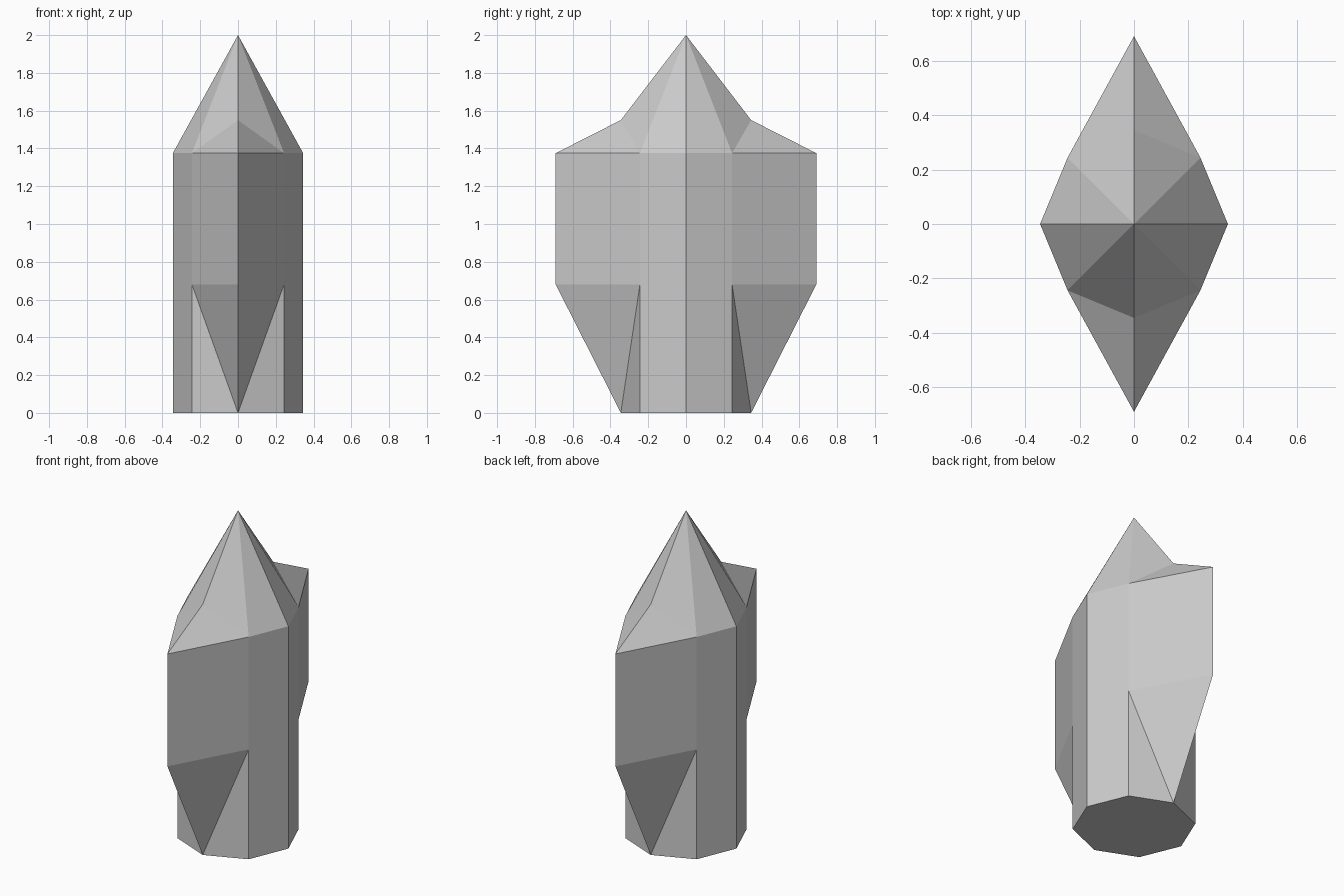
import bpy
import bmesh
from math import sqrt

cube = bpy.data.objects.get("Cube")
if cube:
    bpy.data.objects.remove(cube, do_unlink=True)

# Main dimensions: octagonal column, eaves, roof tip and fin
RADIUS = 0.345
DIAG = RADIUS / sqrt(2)
FIN = 2 * RADIUS
EAVES, FIN_LOW, SADDLE, TIP = 1.375, 0.68, 1.55, 2.0

# Flat grey material
grey = bpy.data.materials.new("light grey")
grey.use_nodes = True
colour = (0.6, 0.6, 0.6, 1)
grey.diffuse_color = colour
grey.node_tree.nodes["Principled BSDF"].inputs["Base Color"].default_value = colour

# One quarter of the column, with half of the front fin
bm = bmesh.new()
points = {
    "floor_mid": (0, 0, 0),
    "floor_front": (0, -RADIUS, 0),
    "floor_diag": (DIAG, -DIAG, 0),
    "floor_side": (RADIUS, 0, 0),
    "fin_low": (0, -FIN, FIN_LOW),
    "diag_low": (DIAG, -DIAG, FIN_LOW),
    "fin_top": (0, -FIN, EAVES),
    "diag_top": (DIAG, -DIAG, EAVES),
    "side_top": (RADIUS, 0, EAVES),
    "saddle": (0, -RADIUS, SADDLE),
    "tip": (0, 0, TIP),
}
verts = {name: bm.verts.new(co) for name, co in points.items()}
faces = (
    "floor_mid floor_side floor_diag floor_front",        # base
    "floor_diag floor_side side_top diag_top diag_low",   # column side
    "floor_front floor_diag diag_low",                    # column under fin
    "floor_front diag_low fin_low",                       # fin underside
    "fin_low diag_low diag_top fin_top",                  # fin wall
    "fin_top diag_top saddle",                            # fin roof
    "saddle diag_top tip",                                # roof front
    "diag_top side_top tip",                              # roof side
)
for names in faces:
    bm.faces.new([verts[n] for n in names.split()])

mesh = bpy.data.meshes.new("finned_column")
bm.to_mesh(mesh)
bm.free()
mesh.materials.append(grey)
column = bpy.data.objects.new("finned_column", mesh)
bpy.context.collection.objects.link(column)

# Mirror the quarter to both sides and to the back
mirror = column.modifiers.new("Mirror", 'MIRROR')
mirror.use_axis = (True, True, False)
mirror.use_clip = True
